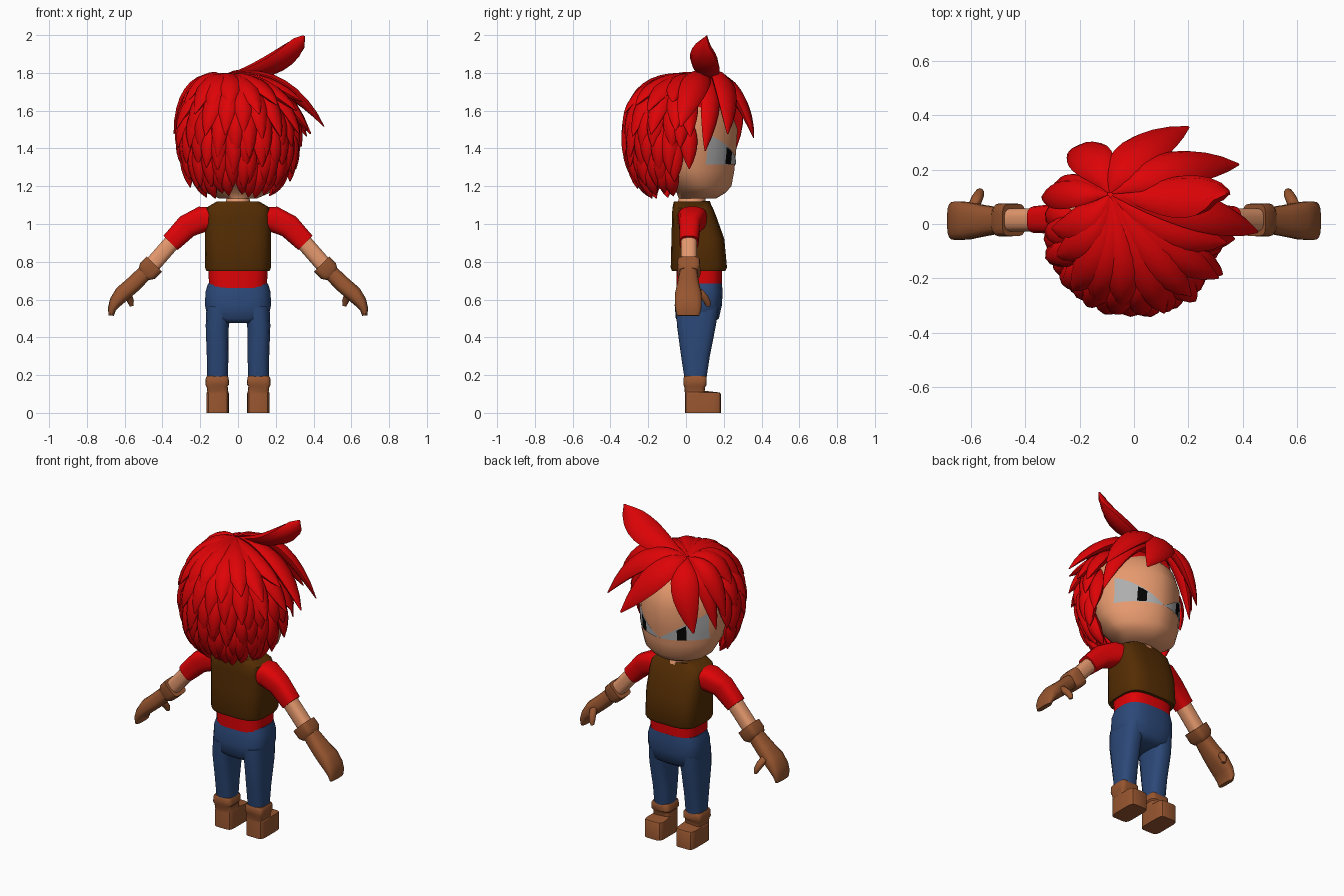
import bpy, bmesh, random
from math import sin, cos, pi, radians
from mathutils import Vector
from mathutils.bvhtree import BVHTree

random.seed(4)
if "Cube" in bpy.data.objects:
    bpy.data.objects.remove(bpy.data.objects["Cube"])


def material(name, r, g, b):
    m = bpy.data.materials.new(name)
    m.use_nodes = True
    m.diffuse_color = (r, g, b, 1)
    bsdf = next(n for n in m.node_tree.nodes if n.type == "BSDF_PRINCIPLED")
    bsdf.inputs["Base Color"].default_value = (r, g, b, 1)
    bsdf.inputs["Roughness"].default_value = 0.8
    return m


RED = material("red", 0.73, 0.001, 0.002)
SKIN = material("skin", 0.79, 0.32, 0.155)
VEST = material("dark brown", 0.09, 0.026, 0.001)
DENIM = material("denim blue", 0.025, 0.066, 0.19)
LEATHER = material("leather brown", 0.31, 0.092, 0.029)
WHITE = material("eye white", 0.42, 0.42, 0.42)
BLACK = material("pupil black", 0.001, 0.001, 0.001)


def finish(bm, name, mat, angle=40):
    bmesh.ops.recalc_face_normals(bm, faces=bm.faces)
    me = bpy.data.meshes.new(name)
    bm.to_mesh(me)
    bm.free()
    me.materials.append(mat)
    ob = bpy.data.objects.new(name, me)
    bpy.context.collection.objects.link(ob)
    bpy.ops.object.select_all(action="DESELECT")
    bpy.context.view_layer.objects.active = ob
    ob.select_set(True)
    bpy.ops.object.shade_smooth_by_angle(angle=radians(angle))
    return ob


def skin_rings(bm, rings):
    """Bridge equal-sized rings of points and cap both ends."""
    loops = [[bm.verts.new(p) for p in ring] for ring in rings]
    n = len(loops[0])
    for a, b in zip(loops, loops[1:]):
        for i in range(n):
            j = (i + 1) % n
            bm.faces.new((a[i], a[j], b[j], b[i]))
    bm.faces.new(loops[0][::-1])
    bm.faces.new(loops[-1])


def loft(name, mat, path, side=1, power=2.0, n=16, angle=40):
    """Path of (x, y, z, half_u, half_v); v lies along y, u across the path."""
    pts = [Vector((side * x, y, z)) for x, y, z, _, _ in path]
    rings = []
    for i, (_, _, _, hu, hv) in enumerate(path):
        t = pts[min(i + 1, len(pts) - 1)] - pts[max(i - 1, 0)]
        t.y = 0
        u = Vector((0, 1, 0)).cross(t.normalized())
        ring = []
        for k in range(n):
            a = 2 * pi * (k + 0.5) / n
            c, s = cos(a), sin(a)
            c = abs(c) ** (2 / power) * (1 if c > 0 else -1)
            s = abs(s) ** (2 / power) * (1 if s > 0 else -1)
            ring.append(pts[i] + u * hu * c + Vector((0, hv * s, 0)))
        rings.append(ring)
    bm = bmesh.new()
    skin_rings(bm, rings)
    return finish(bm, name, mat, angle)


# Head and neck
head = loft("head", SKIN, [
    (0, .06, 1.135, .1, .1), (0, .08, 1.165, .17, .13), (0, .065, 1.2, .215, .177),
    (0, .035, 1.28, .252, .222), (0, .01, 1.38, .27, .257), (0, .005, 1.5, .27, .27),
    (0, 0, 1.6, .25, .24), (0, 0, 1.69, .17, .15), (0, 0, 1.74, .06, .06)],
    power=1.74, n=28, angle=60)
loft("neck", SKIN, [(0, .03, 1.06, .1, .1), (0, .03, 1.115, .065, .075), (0, .04, 1.2, .055, .06)])

# Torso
loft("vest", VEST, [
    (0, .067, .75, .168, .142), (0, .068, .77, .176, .15), (0, .063, .92, .177, .141),
    (0, .045, 1.03, .177, .12), (0, .035, 1.085, .172, .108), (0, .03, 1.118, .115, .095),
    (0, .03, 1.095, .04, .05)], power=3.6, n=20, angle=45)
loft("shirt_hem", RED, [(0, .07, .66, .154, .12), (0, .07, .78, .159, .122)], power=3.2, n=20)
loft("collar_opening", SKIN, [(0, .125, 1.05, .012, .03), (0, .1, 1.122, .055, .028)], n=8)

# Trousers
loft("trouser_hips", DENIM, [
    (0, .055, .475, .1, .085), (0, .06, .5, .162, .115), (0, .065, .57, .176, .126),
    (0, .07, .64, .174, .125), (0, .073, .685, .16, .118)], power=3, n=20, angle=70)

for s, tag in ((1, "left"), (-1, "right")):
    loft(tag + "_trouser_leg", DENIM, [
        (.108, .05, .17, .055, .057), (.108, .05, .3, .058, .077),
        (.11, .055, .46, .062, .104), (.1, .06, .56, .068, .115)], s, 2.8, angle=50)
    # Boots with a stepped foot and a rolled cuff
    loft(tag + "_boot", LEATHER, [
        (.108, .089, 0, .06, .096), (.108, .089, .1, .06, .096),
        (.108, .087, .108, .059, .093), (.108, .046, .114, .055, .053),
        (.11, .046, .138, .056, .055), (.11, .048, .15, .063, .062),
        (.11, .048, .185, .061, .062), (.11, .048, .195, .055, .056)], s, 6, angle=35)
    # Arms
    loft(tag + "_sleeve", RED, [
        (.12, .035, 1.03, .06, .083), (.19, .033, 1.025, .07, .074), (.27, .02, .988, .064, .056),
        (.357, .016, .9, .054, .05)], s, 3, angle=50)
    loft(tag + "_forearm", SKIN, [(.33, .015, .925, .044, .043), (.47, .015, .765, .044, .043)], s, 2.8)
    # Gloves: cuff, then a curled mitten
    loft(tag + "_cuff", LEATHER, [
        (.443, .015, .788, .058, .06), (.48, .015, .75, .057, .061), (.498, .013, .735, .042, .048)], s, 4.5)
    loft(tag + "_mitten", LEATHER, [
        (.47, .013, .762, .042, .048), (.497, .013, .737, .042, .048),
        (.555, .012, .68, .044, .058), (.613, .012, .63, .044, .07), (.65, .012, .585, .034, .072),
        (.668, .012, .548, .022, .069), (.671, .012, .515, .014, .06)], s, 2.8, angle=45)
    loft(tag + "_thumb", LEATHER, [
        (.592, .06, .65, .022, .03), (.58, .09, .62, .022, .026),
        (.568, .112, .588, .018, .02), (.563, .117, .565, .01, .012)], s, n=10, angle=60)

# Eyes: thin patches laid on the face
tree = BVHTree.FromPolygons([v.co for v in head.data.vertices],
                            [tuple(p.vertices) for p in head.data.polygons])


def face_patch(name, mat, side, x0, x1, bottom, top0, top1, lift, cols=10, rows=4):
    bm = bmesh.new()
    grid = []
    for i in range(cols + 1):
        f = i / cols
        x = side * (x0 + (x1 - x0) * f)
        top = top0 + (top1 - top0) * f
        col = []
        for j in range(rows + 1):
            z = bottom + (top - bottom) * j / rows
            hit = tree.ray_cast(Vector((x, 2, z)), Vector((0, -1, 0)))[0]
            col.append(bm.verts.new((x, (hit.y if hit else .1) + lift, z)))
        grid.append(col)
    for a, b in zip(grid, grid[1:]):
        for j in range(rows):
            bm.faces.new((a[j], b[j], b[j + 1], a[j + 1]))
    ob = finish(bm, name, mat, 60)
    if ob.data.polygons[0].normal.y < 0:
        ob.data.flip_normals()


for s, tag in ((1, "left"), (-1, "right")):
    face_patch(tag + "_eye_white", WHITE, s, .004, .238, 1.315, 1.32, 1.475, .006)
    face_patch(tag + "_pupil", BLACK, s, .106, .152, 1.317, 1.38, 1.408, .009, 4, 4)

# Hair: scalp cap under overlapping leaf-shaped locks
bm = bmesh.new()
bmesh.ops.create_uvsphere(bm, u_segments=24, v_segments=14, radius=1)
for v in bm.verts:
    v.co = (v.co.x * .265, v.co.y * .25 - .03, v.co.z * .27 + 1.505)
finish(bm, "scalp", RED, 60)

CENTRE = Vector((0, -.03, 1.48))
CROWN = Vector((-.09, .11, 1.78))


def on_scalp(theta, phi, scale=1.0):
    """Point on the hair mass; phi runs from the back of the head."""
    th, ph = radians(theta), radians(phi)
    r = max(sin(th), 0) ** (1 if theta < 90 else .65)
    return CENTRE + scale * Vector((.285 * r * sin(ph), -.265 * r * cos(ph), .315 * cos(th)))


def lock(bm, p0, mid, p2, width, thick, steps=9, n=8):
    """Leaf-shaped tuft from p0 through mid to p2."""
    p1 = mid * 2 - (p0 + p2) / 2
    rings = []
    for i in range(steps + 1):
        t = .02 + .97 * i / steps
        p = p0 * (1 - t) ** 2 + p1 * 2 * t * (1 - t) + p2 * t * t
        d = ((p1 - p0) * (1 - t) + (p2 - p1) * t).normalized()
        out = p - CENTRE
        out = (out - d * out.dot(d)).normalized()
        across = d.cross(out)
        f = sin(pi * t ** 1.1) ** .8
        rings.append([p + across * width * f * cos(2 * pi * k / n) + out * thick * f * sin(2 * pi * k / n)
                      for k in range(n)])
    skin_rings(bm, rings)


bm = bmesh.new()
# Tiers: root angle, tip angle, count, azimuth reach, width
tiers = [(0, 72, 9, 96, .064), (28, 92, 11, 106, .056), (50, 106, 13, 106, .05),
         (70, 122, 14, 99, .047), (90, 138, 14, 90, .045), (108, 154, 11, 80, .045)]
for row, (root, tip, count, reach, width) in enumerate(tiers):
    for i in range(count):
        phi = -reach + 2 * reach * (i + .25 + .5 * (row % 2)) / count + random.uniform(-4, 4)
        end = tip + random.uniform(-6, 5)
        flare = random.uniform(1.13, 1.21) + (.15 * max(0, sin(radians(phi))) if row < 2 else 0)
        p0 = CROWN.copy() if row == 0 else on_scalp(root, phi, .93)
        mid = on_scalp((root + end) / 2, phi, 1.02)
        if row == 0:
            mid += Vector((-.03, .03, 0))
        lock(bm, p0, mid, on_scalp(end, phi, flare), width, .036)
finish(bm, "hair_back", RED, 50)

# Fringe swept around the face: middle, tip, width
bm = bmesh.new()
fringe = [((.01, .25, 1.71), (.205, .36, 1.45), .088), ((.14, .2, 1.74), (.39, .22, 1.47), .078),
          ((.21, .05, 1.74), (.46, -.03, 1.51), .075), ((.17, .13, 1.67), (.31, .1, 1.38), .06),
          ((-.155, .235, 1.67), (-.24, .265, 1.4), .08), ((-.24, .11, 1.71), (-.34, .1, 1.47), .06),
          ((-.22, .14, 1.66), (-.3, .13, 1.39), .05)]
for mid, tip, width in fringe:
    lock(bm, CROWN, Vector(mid), Vector(tip), width, .034)
finish(bm, "fringe", RED, 50)

# Upright tuft
bm = bmesh.new()
lock(bm, Vector((-.08, .11, 1.78)), Vector((.188, .1, 1.85)), Vector((.352, .11, 2.0)), .09, .042)
finish(bm, "tuft", RED, 50)
